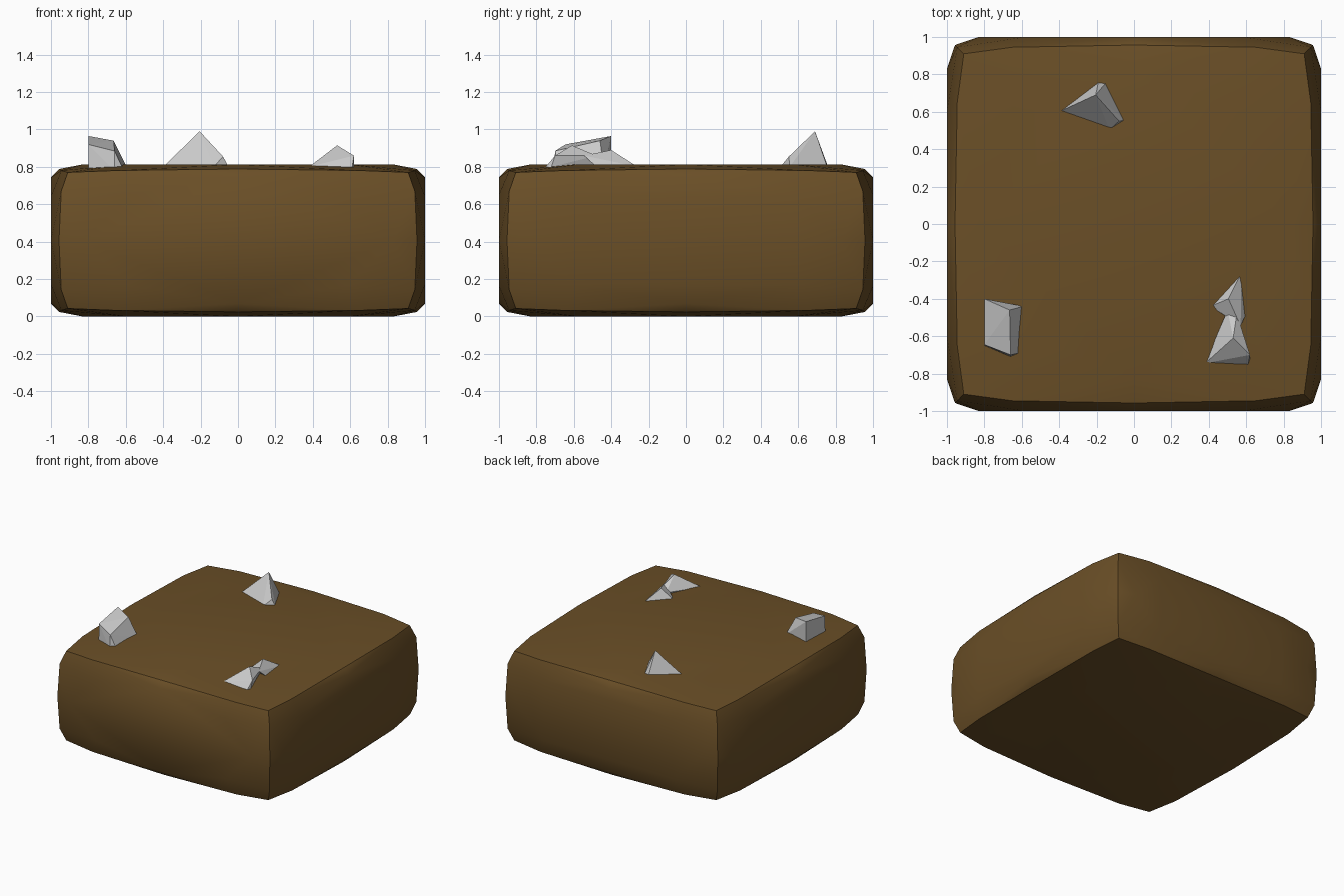
import bpy, bmesh, math
from itertools import product

if "Cube" in bpy.data.objects:
    bpy.data.objects.remove(bpy.data.objects["Cube"])


def material(name, rgb):
    m = bpy.data.materials.new(name)
    m.diffuse_color = (*rgb, 1)
    m.use_nodes = True
    m.node_tree.nodes["Principled BSDF"].inputs["Base Color"].default_value = m.diffuse_color
    return m


soil = material("brown soil", (0.145, 0.078, 0.02))
stone = material("light grey stone", (0.6, 0.6, 0.6))


def hull(name, points, mat):
    """Convex solid around a handful of points."""
    bm = bmesh.new()
    for p in points:
        bm.verts.new(p)
    res = bmesh.ops.convex_hull(bm, input=bm.verts[:])
    loose = [v for v in bm.verts if not v.link_faces]
    bmesh.ops.delete(bm, geom=loose, context='VERTS')
    bmesh.ops.dissolve_limit(bm, angle_limit=math.radians(0.5),
                             verts=bm.verts[:], edges=bm.edges[:])
    bmesh.ops.recalc_face_normals(bm, faces=bm.faces[:])
    me = bpy.data.meshes.new(name)
    bm.to_mesh(me)
    bm.free()
    me.materials.append(mat)
    ob = bpy.data.objects.new(name, me)
    bpy.context.collection.objects.link(ob)
    return ob


# Puffed soil block: flat octagon on each side, rounded-off edges and corners
HALF = 0.4065
pts = set()
for s in product((-1, 1), repeat=3):
    base = [(0.91, 0.91, 0.895)]                       # corner
    for axis in range(3):
        for along, off, zoff in ((0.65, 0.945, 0.92), (0.0, 0.957, 0.94)):
            p = [off, off, zoff]                       # points along the edges
            p[axis] = along
            base.append(tuple(p))
        a, b = (axis + 1) % 3, (axis + 2) % 3
        for u, v in ((0.83, 0), (0.6, 0.58), (0, 0.83)):
            p = [1.0, 1.0, 1.0]                        # octagon on the side
            p[a], p[b] = u, v
            base.append(tuple(p))
    for p in base:
        pts.add((s[0] * p[0], s[1] * p[1], HALF + s[2] * p[2] * HALF))
block = hull("soil_block", sorted(pts), soil)
bpy.context.view_layer.objects.active = block
block.select_set(True)
bpy.ops.object.shade_smooth_by_angle(angle=math.radians(30))

# Stones poking out of the top
hull("left_stone", [
    (-.80, -.40, .965), (-.665, -.46, .94), (-.66, -.70, .885), (-.80, -.645, .92),
    (-.80, -.40, .78), (-.59, -.44, .79), (-.615, -.69, .79), (-.66, -.71, .78),
    (-.80, -.65, .78)], stone)
hull("back_stone", [
    (-.205, .69, .99), (-.40, .60, .80), (-.13, .505, .80), (-.08, .55, .855),
    (-.05, .555, .80), (-.15, .755, .80), (-.19, .76, .80)], stone)
hull("front_right_stone", [
    (.53, -.61, .915), (.38, -.745, .80), (.54, -.72, .80), (.61, -.75, .80),
    (.62, -.70, .86), (.62, -.72, .80), (.55, -.48, .86), (.50, -.46, .83),
    (.52, -.45, .80)], stone)
hull("middle_right_stone", [
    (.575, -.26, .80), (.41, -.44, .80), (.505, -.40, .89), (.57, -.545, .86),
    (.60, -.48, .80), (.54, -.47, .80)], stone)
